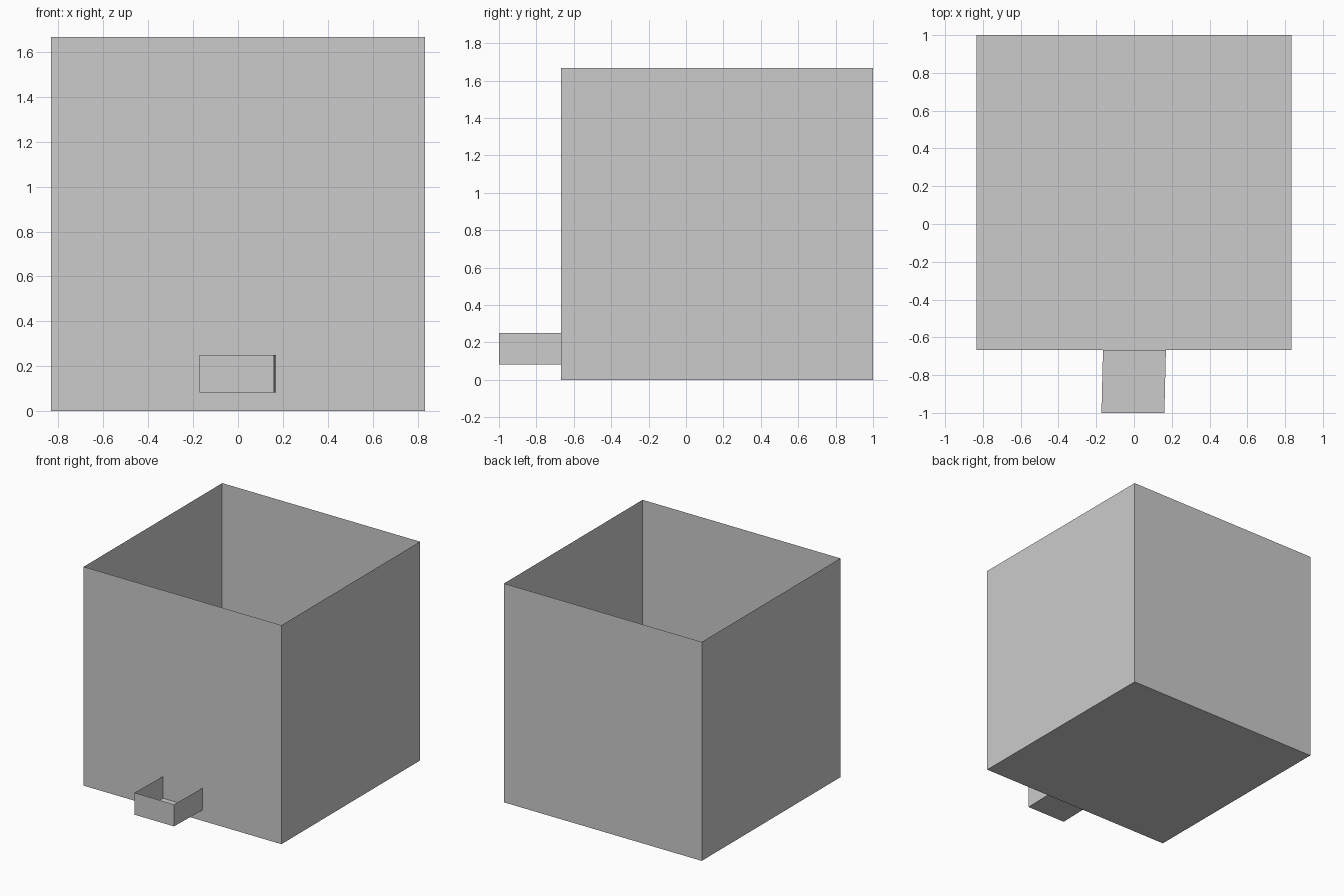
import bpy
import bmesh

# Remove the default cube
default_cube = bpy.data.objects.get("Cube")
if default_cube:
    bpy.data.objects.remove(default_cube, do_unlink=True)

# Single plain grey
GREY = (0.6, 0.6, 0.6, 1.0)
grey = bpy.data.materials.new("plain grey")
grey.use_nodes = True
grey.diffuse_color = GREY
grey.node_tree.nodes["Principled BSDF"].inputs["Base Color"].default_value = GREY


def open_box(name, footprint, bottom, top, open_sides=()):
    """Thin sheet box with a floor and walls; open_sides lists walls left out."""
    bm = bmesh.new()
    low = [bm.verts.new((x, y, bottom)) for x, y in footprint]
    high = [bm.verts.new((x, y, top)) for x, y in footprint]
    bm.faces.new(reversed(low))
    count = len(footprint)
    for i in range(count):
        if i not in open_sides:
            j = (i + 1) % count
            bm.faces.new((low[i], low[j], high[j], high[i]))
    mesh = bpy.data.meshes.new(name)
    bm.to_mesh(mesh)
    bm.free()
    mesh.materials.append(grey)
    obj = bpy.data.objects.new(name, mesh)
    bpy.context.scene.collection.objects.link(obj)
    return obj


# Large bin, open at the top
HALF = 0.833
FRONT, BACK = -0.667, 1.0
open_box("bin", [(-HALF, FRONT), (HALF, FRONT), (HALF, BACK), (-HALF, BACK)],
         0.0, 1.667)

# Small tray on the front, slightly skewed, open at the top and against the bin
open_box("front_tray",
         [(-0.172, -1.0), (0.161, -1.0), (0.169, FRONT), (-0.164, FRONT)],
         0.083, 0.25, open_sides=(2,))
